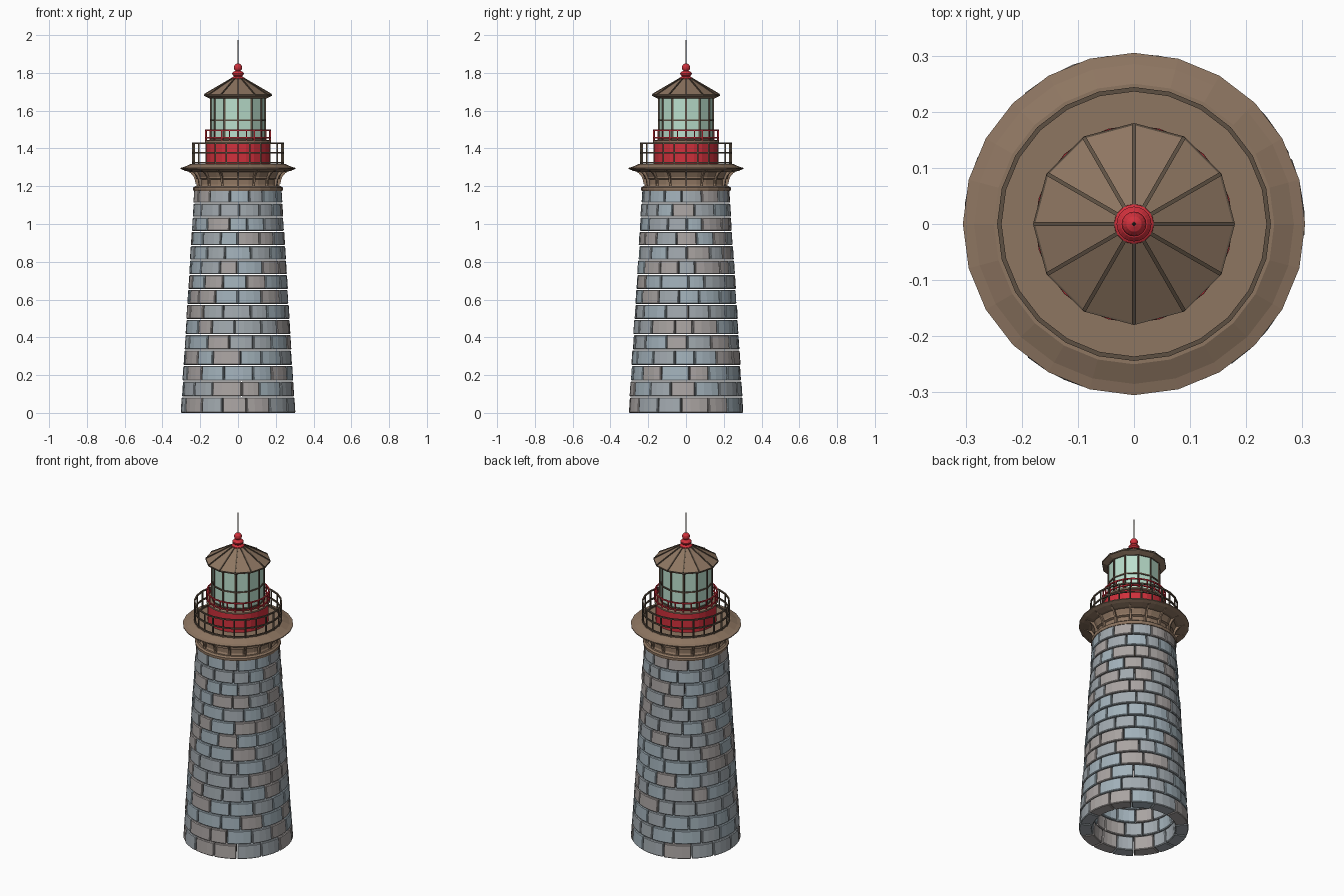
import bpy, bmesh, random
from math import sin, cos, pi, tau
from mathutils import Vector, Matrix

if "Cube" in bpy.data.objects:
    bpy.data.objects.remove(bpy.data.objects["Cube"])

random.seed(4)


def material(name, rgb):
    m = bpy.data.materials.new(name)
    m.diffuse_color = (*rgb, 1)
    m.use_nodes = True
    m.node_tree.nodes["Principled BSDF"].inputs["Base Color"].default_value = m.diffuse_color
    return m


STONES = [material("stone_blue", (0.36, 0.44, 0.49)),
          material("stone_grey", (0.36, 0.40, 0.43)),
          material("stone_warm", (0.40, 0.37, 0.36))]
BROWN = material("bronze", (0.27, 0.18, 0.12))
DARK = material("dark_bronze", (0.11, 0.08, 0.055))
RED = material("red_paint", (0.64, 0.03, 0.045))
GLASS = material("glass", (0.50, 0.74, 0.61))


def finish(name, bm, mats):
    bmesh.ops.remove_doubles(bm, verts=bm.verts, dist=1e-5)
    bmesh.ops.recalc_face_normals(bm, faces=bm.faces)
    me = bpy.data.meshes.new(name)
    bm.to_mesh(me)
    bm.free()
    for m in mats:
        me.materials.append(m)
    ob = bpy.data.objects.new(name, me)
    bpy.context.collection.objects.link(ob)
    return ob


def polar(r, a, z):
    return Vector((r * cos(a), r * sin(a), z))


def sweep(bm, profile, n, closed=False):
    """Turn an (r, z) profile round the z axis in n flat sides."""
    rows = [[bm.verts.new(polar(r, tau * i / n, z)) for i in range(n)] for r, z in profile]
    pairs = list(zip(rows, rows[1:])) + ([(rows[-1], rows[0])] if closed else [])
    for a, b in pairs:
        for i in range(n):
            j = (i + 1) % n
            bm.faces.new((a[i], a[j], b[j], b[i]))
    if not closed:
        bm.faces.new(rows[0])
        bm.faces.new(rows[-1])


def lathe(name, profile, n, mat):
    bm = bmesh.new()
    sweep(bm, profile, n)
    return finish(name, bm, [mat])


def hoop(bm, r, z, w, n):
    h = w / 2
    sweep(bm, [(r - h, z - h), (r + h, z - h), (r + h, z + h), (r - h, z + h)], n, True)


def bar(bm, p, q, w):
    """Square bar from p to q."""
    d = q - p
    rot = d.to_track_quat('Z', 'Y').to_matrix().to_4x4()
    mat = Matrix.Translation((p + q) / 2) @ rot @ Matrix.Diagonal((w, w, d.length, 1))
    bmesh.ops.create_cube(bm, size=1, matrix=mat)


def railing(name, r, z0, z1, rails, posts, w, mat):
    bm = bmesh.new()
    for z in rails:
        hoop(bm, r, z, w, 24)
    for i in range(posts):
        a = tau * i / posts
        bar(bm, polar(r, a, z0), polar(r, a, z1), w * 0.85)
    return finish(name, bm, [mat])


# Tapering stone tower: courses of separate curved blocks
def block(bm, a0, a1, z0, z1, r0, r1, thick, mat, segs=3):
    rings = []
    for k in range(segs + 1):
        a = a0 + (a1 - a0) * k / segs
        rings.append([bm.verts.new(polar(r, a, z)) for r, z in
                      ((r0, z0), (r1, z1), (r1 - thick, z1), (r0 - thick, z0))])
    faces = [bm.faces.new(rings[0]), bm.faces.new(rings[-1])]
    for a, b in zip(rings, rings[1:]):
        for i in range(4):
            j = (i + 1) % 4
            faces.append(bm.faces.new((a[i], a[j], b[j], b[i])))
    for f in faces:
        f.material_index = mat


bm = bmesh.new()
COURSES, PER = 15, 14
z = 0.0
for c in range(COURSES):
    h = 0.0845 - 0.0008 * c
    radius = lambda zz: 0.303 - 0.072 * zz / 1.18
    offset = (c % 2) * 0.5 + random.uniform(-0.1, 0.1)
    cuts = [(i + offset + random.uniform(-0.17, 0.17)) * tau / PER for i in range(PER)]
    cuts.append(cuts[0] + tau)
    for a0, a1 in zip(cuts, cuts[1:]):
        out = random.uniform(-0.002, 0.002)
        warm = random.random()
        tone = 2 if warm > 0.8 else 1 if warm > 0.45 else 0
        block(bm, a0 + 0.008, a1 - 0.008, z + (0.0025 if c else 0), z + h - 0.0025,
              radius(z) + out, radius(z + h) + out, 0.072, tone)
    z += h
tower = finish("stone_tower", bm, STONES)
bev = tower.modifiers.new("worn_edges", 'BEVEL')
bev.width, bev.segments, bev.angle_limit = 0.004, 1, 0.8

# Neck and gallery deck
lathe("tower_collar", [(0.15, 1.175), (0.235, 1.175), (0.238, 1.182), (0.238, 1.192),
                       (0.228, 1.2), (0.15, 1.2)], 24, BROWN)
lathe("gallery_neck", [(0.2, 1.19), (0.216, 1.2), (0.21, 1.21), (0.21, 1.235),
                       (0.222, 1.24), (0.222, 1.25), (0.235, 1.275), (0.2, 1.285)], 24, BROWN)
lathe("gallery_deck", [(0.2, 1.275), (0.25, 1.275), (0.285, 1.284), (0.305, 1.292),
                       (0.305, 1.297), (0.285, 1.302), (0.25, 1.318), (0.15, 1.318)], 24, BROWN)

# Curved brackets and upright ribs under the deck
bm = bmesh.new()
N = 16
for i in range(N):
    a = tau * i / N - pi / 2
    side = Vector((-sin(a), cos(a), 0)) * 0.005
    outer, inner = [], []
    for k in range(6):
        t = k / 5 * pi / 2
        outer.append((0.285 - 0.06 * cos(t), 1.212 + 0.07 * sin(t)))
        inner.append((0.272 - 0.06 * cos(t), 1.222 + 0.07 * sin(t)))
    for s in zip(outer, outer[1:], inner[1:], inner):
        l = [bm.verts.new(polar(r, a, zz) - side) for r, zz in s]
        m = [bm.verts.new(polar(r, a, zz) + side) for r, zz in s]
        bm.faces.new(l)
        bm.faces.new(m)
        for p, q in ((0, 1), (2, 3)):
            bm.faces.new((l[p], l[q], m[q], m[p]))
    bar(bm, polar(0.215, a, 1.2), polar(0.215, a, 1.28), 0.012)
finish("deck_brackets", bm, [BROWN])

# Main gallery railing
railing("gallery_railing", 0.24, 1.31, 1.43, (1.325, 1.376, 1.428), 24, 0.008, DARK)

# Red service room and its upper walkway
lathe("red_drum", [(0.168, 1.31), (0.168, 1.43)], 24, RED)
lathe("drum_cornice", [(0.165, 1.428), (0.176, 1.432), (0.176, 1.441), (0.168, 1.445)], 24, BROWN)
railing("upper_railing", 0.172, 1.44, 1.5, (1.456, 1.497), 24, 0.007, RED)

# Twelve sided lantern: glass and glazing bars
lathe("lantern_glass", [(0.142, 1.44), (0.142, 1.675)], 12, GLASS)
bm = bmesh.new()
for zz in (1.45, 1.55, 1.668):
    hoop(bm, 0.143, zz, 0.008, 12)
for i in range(12):
    a = tau * i / 12
    bar(bm, polar(0.143, a, 1.445), polar(0.143, a, 1.67), 0.008)
finish("lantern_bars", bm, [DARK])

# Roof with ridge ribs
lathe("lantern_roof", [(0.14, 1.665), (0.152, 1.665), (0.178, 1.678), (0.178, 1.685),
                       (0.033, 1.77)], 12, BROWN)
bm = bmesh.new()
hoop(bm, 0.176, 1.682, 0.008, 12)
for i in range(12):
    a = tau * i / 12
    bar(bm, polar(0.177, a, 1.686), polar(0.03, a, 1.772), 0.007)
finish("roof_ribs", bm, [DARK])

# Finial and thin spike
ball = [(0.022 * cos(t), 1.828 + 0.022 * sin(t)) for t in (-0.9, -0.45, 0, 0.45, 0.9, 1.35)]
lathe("finial", [(0.036, 1.762), (0.035, 1.774), (0.022, 1.782), (0.03, 1.79), (0.031, 1.798),
                 (0.024, 1.806)] + ball, 20, RED)
lathe("spike", [(0.0035, 1.84), (0.0025, 1.92), (0.0008, 2.0)], 8, DARK)
